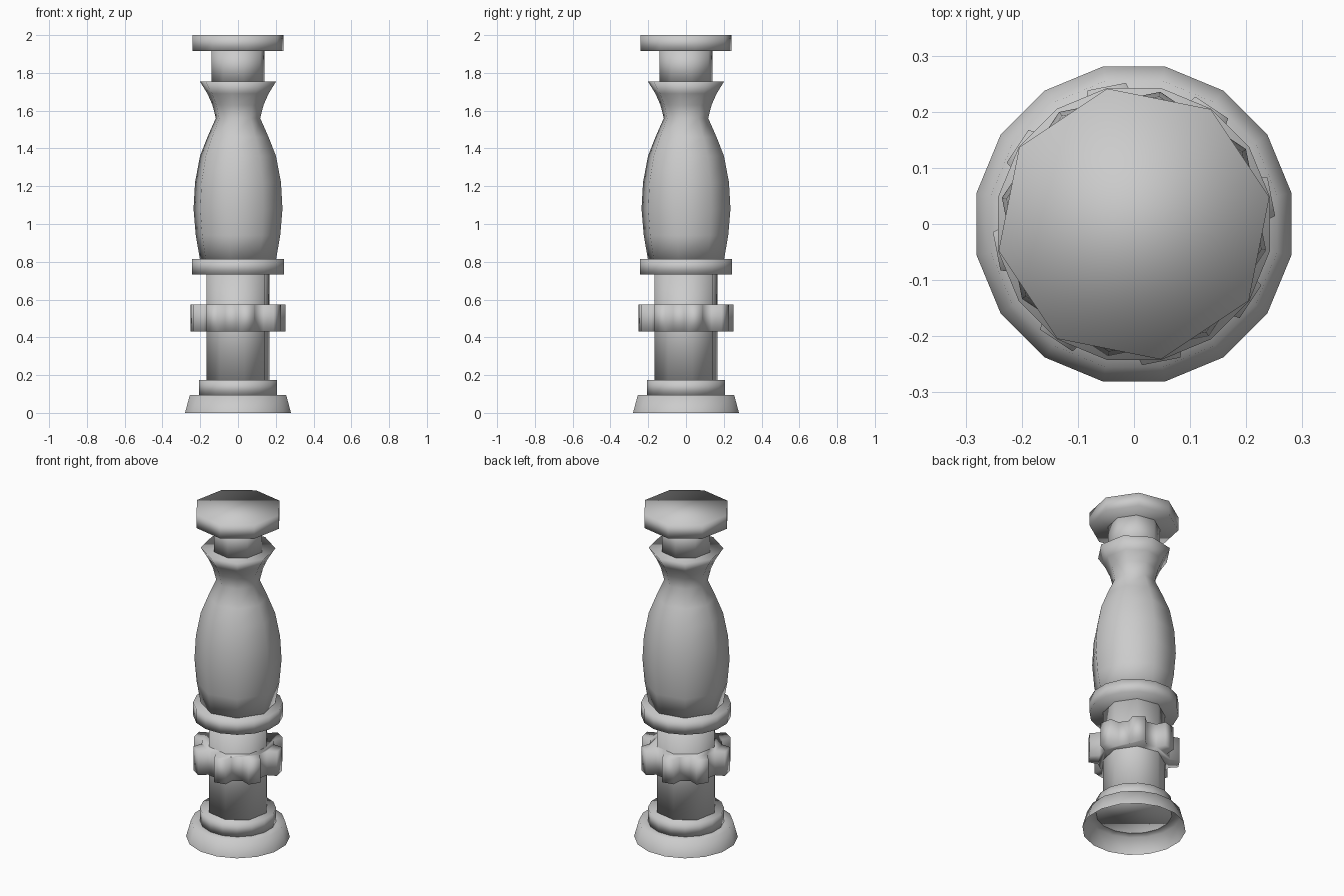
import bpy, bmesh, math

cube = bpy.data.objects.get("Cube")
if cube:
    bpy.data.objects.remove(cube)

grey = bpy.data.materials.new("plain_grey")
grey.use_nodes = True
colour = (0.6, 0.6, 0.6, 1)
grey.diffuse_color = colour
grey.node_tree.nodes["Principled BSDF"].inputs["Base Color"].default_value = colour

TURN = math.pi / 16


def circle(sides, turn=TURN):
    """Unit outline as (angle, radius factor) pairs."""
    return [(turn + math.tau * i / sides, 1) for i in range(sides)]


def stack(name, outline, profile, bottom=True, top=True):
    """Sweep an outline through (radius, height) rings, all smooth shaded."""
    bm = bmesh.new()
    rings = [[bm.verts.new((r * f * math.cos(a), r * f * math.sin(a), z))
              for a, f in outline] for r, z in profile]
    n = len(outline)
    for low, high in zip(rings, rings[1:]):
        for i in range(n):
            j = (i + 1) % n
            bm.faces.new((low[i], low[j], high[j], high[i]))
    if bottom:
        bm.faces.new(rings[0][::-1])
    if top:
        bm.faces.new(rings[-1])
    for face in bm.faces:
        face.smooth = True
    mesh = bpy.data.meshes.new(name)
    bm.to_mesh(mesh)
    bm.free()
    mesh.materials.append(grey)
    obj = bpy.data.objects.new(name, mesh)
    bpy.context.collection.objects.link(obj)
    return obj


eight, sixteen = circle(8), circle(16)

# Hollow flared foot and the step on it
stack("foot", sixteen, [(0.286, 0), (0.26, 0.095), (0.2, 0.095)], bottom=False, top=False)
stack("foot_step", sixteen, [(0.21, 0.094), (0.21, 0.175)])

# Lower shaft
stack("lower_shaft", eight, [(0.171, 0.17), (0.171, 0.74)])

# Toothed wheel: each tooth has a flat tip and a shallow valley beside it
teeth = []
for k in range(8):
    middle = TURN + k * math.tau / 8
    for offset, factor in ((-14, 0.8), (-8, 1), (8, 1), (14, 0.8)):
        teeth.append((middle + math.radians(offset), factor))
stack("toothed_wheel", teeth, [(0.252, 0.43), (0.252, 0.575)])

# Collar under the handle
stack("collar", sixteen, [(0.247, 0.733), (0.247, 0.815)])

# Swelling handle with a flared lip
handle = [(0.205, 0.81), (0.228, 0.94), (0.24, 1.08), (0.232, 1.22), (0.205, 1.36),
          (0.165, 1.46), (0.12, 1.56), (0.138, 1.63), (0.165, 1.69), (0.206, 1.755)]
stack("handle", circle(8, 3 * TURN), handle)

# Neck and end cap
stack("neck", eight, [(0.143, 1.75), (0.143, 1.925)])
stack("end_cap", eight, [(0.246, 1.917), (0.246, 2)])
